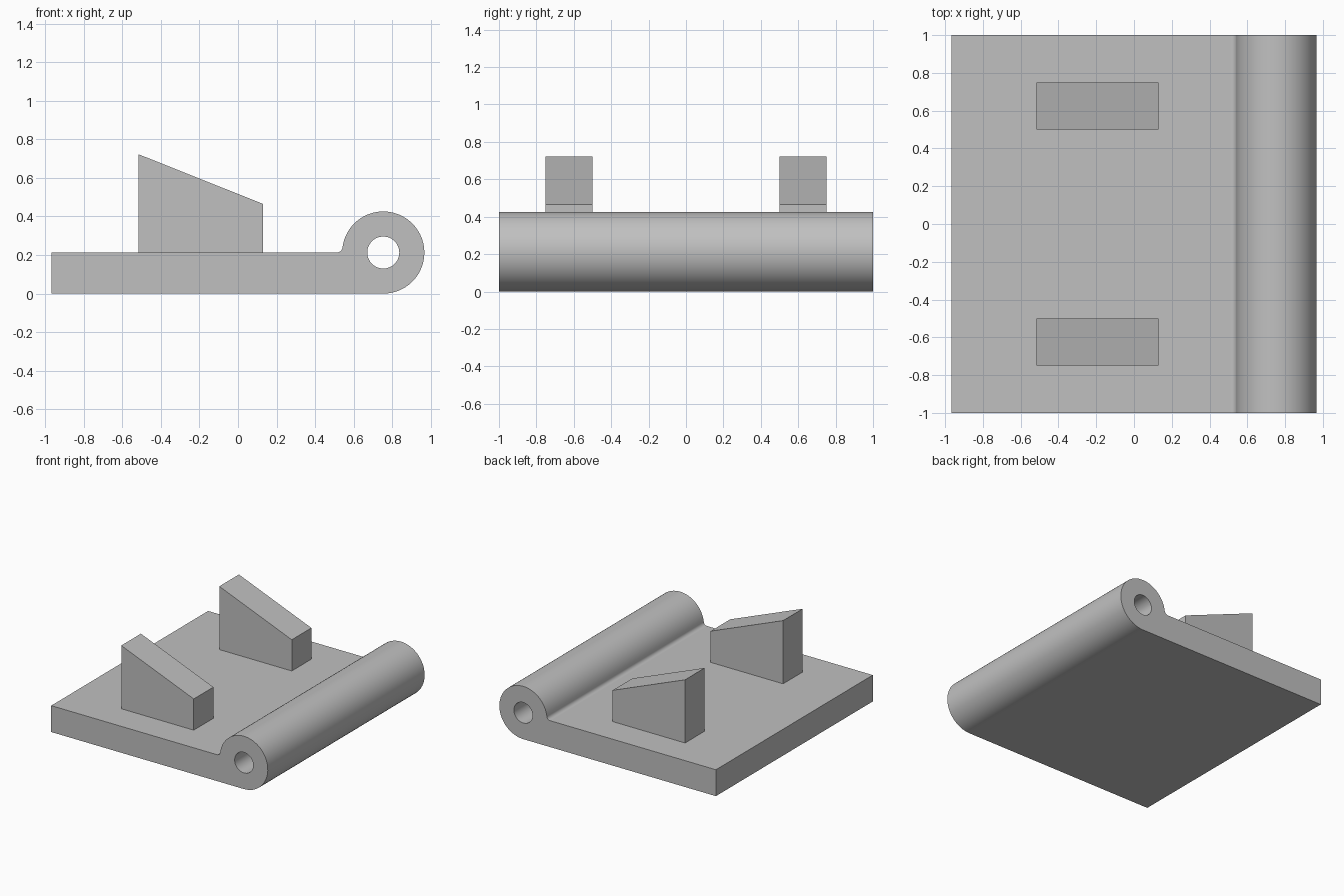
import bpy, bmesh
from math import cos, sin, pi, sqrt, acos
from mathutils import Vector

if "Cube" in bpy.data.objects:
    bpy.data.objects.remove(bpy.data.objects["Cube"])

grey = bpy.data.materials.new("plain_grey")
grey.use_nodes = True
grey.diffuse_color = (0.53, 0.53, 0.53, 1)
grey.node_tree.nodes["Principled BSDF"].inputs["Base Color"].default_value = grey.diffuse_color


def arc(cx, cz, r, start, end, steps):
    """Points along an arc, both ends included."""
    angles = [start + (end - start) * i / steps for i in range(steps + 1)]
    return [(cx + r * cos(a), cz + r * sin(a)) for a in angles]


def extrude_profile(name, loops, y0, y1):
    """Fill closed XZ loops (later loops are holes) and extrude along y."""
    bm = bmesh.new()
    edges = []
    for loop in loops:
        vs = [bm.verts.new((x, y0, z)) for x, z in loop]
        edges += [bm.edges.new((v, vs[i - 1])) for i, v in enumerate(vs)]
    bmesh.ops.triangle_fill(bm, use_beauty=True, edges=edges, normal=(0, -1, 0))
    ext = bmesh.ops.extrude_face_region(bm, geom=bm.faces[:], use_keep_orig=True)
    moved = [g for g in ext["geom"] if isinstance(g, bmesh.types.BMVert)]
    bmesh.ops.translate(bm, verts=moved, vec=Vector((0, y1 - y0, 0)))
    bmesh.ops.recalc_face_normals(bm, faces=bm.faces[:])
    mesh = bpy.data.meshes.new(name)
    bm.to_mesh(mesh)
    bm.free()
    mesh.materials.append(grey)
    obj = bpy.data.objects.new(name, mesh)
    bpy.context.collection.objects.link(obj)
    return obj


# Plate blending into a hinge barrel with a round pin hole
R, hole_r, fillet = 0.213, 0.083, 0.03
cx, left = 0.753, -0.967
reach = sqrt((R + fillet) ** 2 - fillet ** 2)
tilt = acos(reach / (R + fillet))
outline = [(left, 0)]
outline += arc(cx, R, R, -pi / 2, pi - tilt, 48)
outline += arc(cx - reach, R + fillet, fillet, -tilt, -pi / 2, 8)[1:]
outline += [(left, R)]
pin_hole = arc(cx, R, hole_r, 0, 2 * pi, 48)[:-1]
plate = extrude_profile("hinge_plate", [outline, pin_hole], -1, 1)

# Smooth barrel, fillet and hole while the plate stays flat
bpy.ops.object.select_all(action="DESELECT")
plate.select_set(True)
bpy.context.view_layer.objects.active = plate
bpy.ops.object.shade_smooth_by_angle(angle=pi / 6)
weighted = plate.modifiers.new("flat_plate_normals", "WEIGHTED_NORMAL")
weighted.keep_sharp = True

# Two sloped blocks standing on the plate
wedge = [(-0.517, R - 0.01), (0.13, R - 0.01), (0.13, 0.465), (-0.517, 0.723)]
for name, y0 in (("front_wedge", -0.75), ("back_wedge", 0.5)):
    extrude_profile(name, [wedge], y0, y0 + 0.25)
